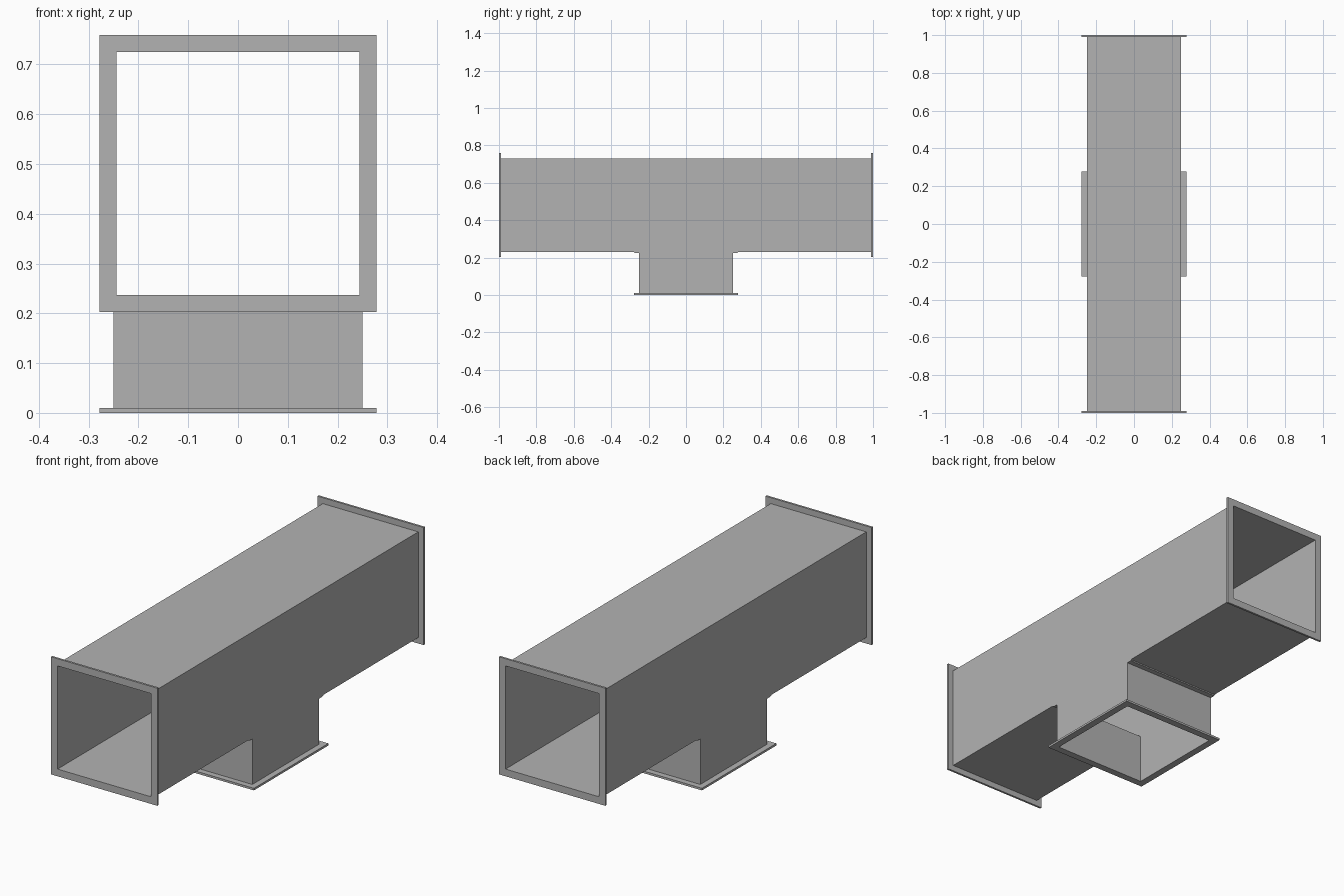
import bpy, bmesh
from mathutils import Matrix, Vector

cube = bpy.data.objects.get("Cube")
if cube:
    bpy.data.objects.remove(cube)

steel = bpy.data.materials.new("galvanised_grey")
steel.use_nodes = True
steel.diffuse_color = (0.45, 0.45, 0.45, 1)
steel.node_tree.nodes["Principled BSDF"].inputs["Base Color"].default_value = steel.diffuse_color

HALF = 0.25      # half width of both ducts
WALL = 0.006     # sheet thickness
MID = 0.481      # height of the main duct axis
RIM = 0.278      # half width of the flanges
RIM_T = 0.01     # flange thickness
BOTTOM, TOP = MID - HALF, MID + HALF


def finish(name, bm):
    bmesh.ops.recalc_face_normals(bm, faces=bm.faces)
    mesh = bpy.data.meshes.new(name)
    bm.to_mesh(mesh)
    bm.free()
    mesh.materials.append(steel)
    obj = bpy.data.objects.new(name, mesh)
    bpy.context.collection.objects.link(obj)
    return obj


def box(name, lo, hi):
    lo, hi = Vector(lo), Vector(hi)
    bm = bmesh.new()
    bmesh.ops.create_cube(bm, size=1, matrix=Matrix.Translation((lo + hi) / 2)
                          @ Matrix.Diagonal((*(hi - lo), 1)))
    return finish(name, bm)


def side_wall(name, x0, x1):
    """T-shaped sheet in the YZ plane, with small tabs at the branch corners."""
    half = [(HALF, 0), (HALF, BOTTOM - 0.006), (0.27, BOTTOM - 0.006),
            (0.285, BOTTOM), (1, BOTTOM), (1, TOP)]
    outline = half + [(-y, z) for y, z in reversed(half)]
    bm = bmesh.new()
    face = bm.faces.new([bm.verts.new((x0, y, z)) for y, z in outline])
    out = bmesh.ops.extrude_face_region(bm, geom=[face])
    verts = [v for v in out["geom"] if isinstance(v, bmesh.types.BMVert)]
    bmesh.ops.translate(bm, verts=verts, vec=(x1 - x0, 0, 0))
    return finish(name, bm)


def flange(name, matrix):
    """Flat square frame around a duct opening."""
    bm = bmesh.new()
    rings = []
    for r, z in ((RIM, 0), (RIM, RIM_T), (HALF - WALL, RIM_T), (HALF - WALL, 0)):
        rings.append([bm.verts.new(matrix @ Vector((sx * r, sy * r, z)))
                      for sx, sy in ((-1, -1), (1, -1), (1, 1), (-1, 1))])
    for a, b in zip(rings, rings[1:] + rings[:1]):
        for i in range(4):
            j = (i + 1) % 4
            bm.faces.new((a[i], a[j], b[j], b[i]))
    return finish(name, bm)


# Main duct sheets
inner = HALF - WALL
side_wall("left_side_wall", inner, HALF)
side_wall("right_side_wall", -HALF, -inner)
box("top_wall", (-inner, -1, TOP - WALL), (inner, 1, TOP))

# Floor, branch wall and corner tab, front and back
for name, s in (("front", -1), ("back", 1)):
    def span(a, b):
        return sorted((s * a, s * b))
    y0, y1 = span(inner, 1)
    box(name + "_floor", (-inner, y0, BOTTOM), (inner, y1, BOTTOM + WALL))
    y0, y1 = span(inner, HALF)
    box(name + "_branch_wall", (-inner, y0, 0), (inner, y1, BOTTOM))
    y0, y1 = span(HALF, 0.275)
    box(name + "_corner_tab", (-inner, y0, BOTTOM - WALL), (inner, y1, BOTTOM))

# Flanges on the three openings
lift = Matrix.Translation((0, 0, MID))
turn = Matrix.Rotation(1.570796, 4, "X")
flange("front_flange", lift @ Matrix.Translation((0, -1 + RIM_T, 0)) @ turn)
flange("back_flange", lift @ Matrix.Translation((0, 1, 0)) @ turn)
flange("branch_flange", Matrix.Identity(4))
